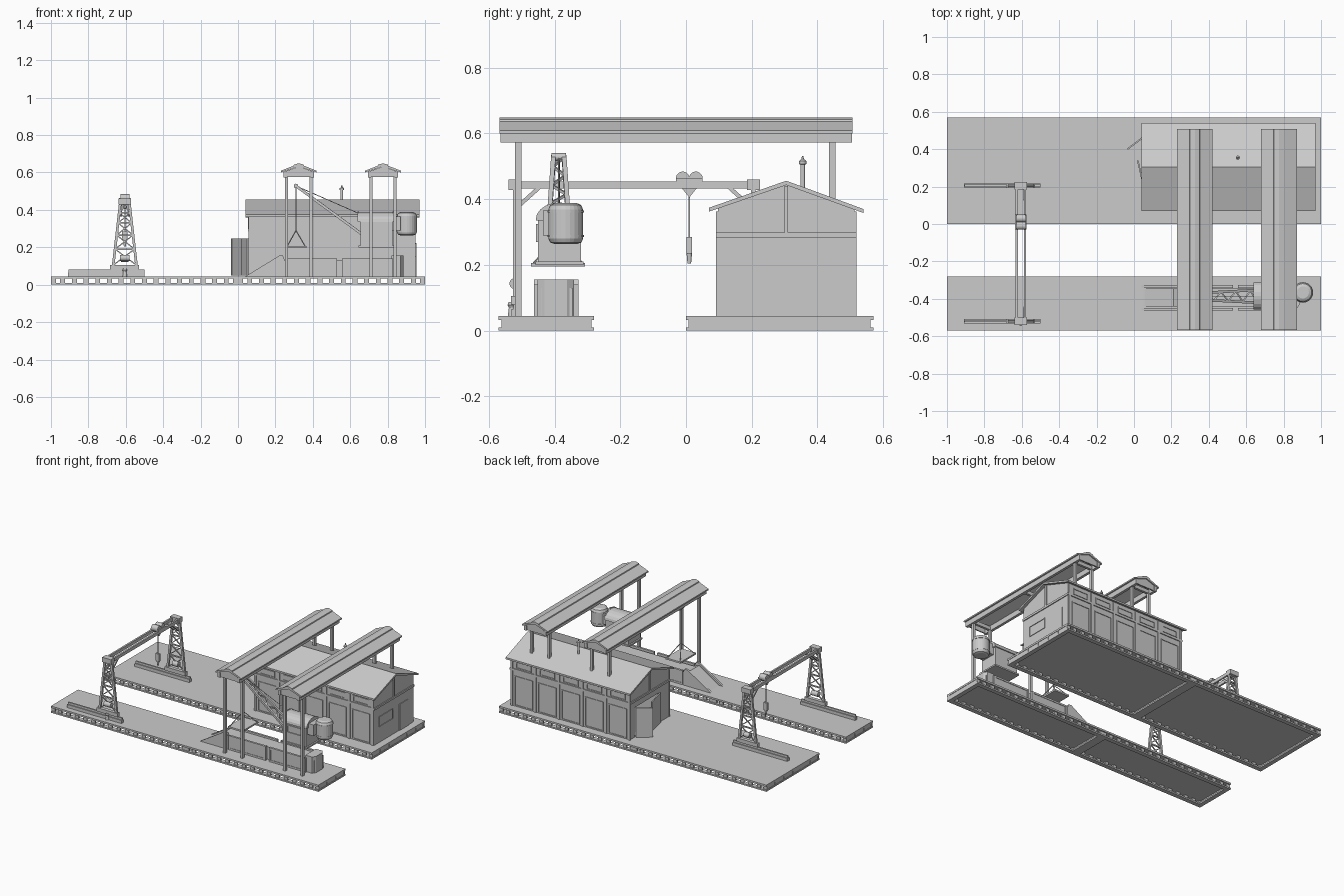
import bpy, bmesh, math
from mathutils import Vector


def mesh_obj(name, verts, faces):
    me = bpy.data.meshes.new(name)
    me.from_pydata(verts, [], faces)
    bm = bmesh.new()
    bm.from_mesh(me)
    bmesh.ops.recalc_face_normals(bm, faces=bm.faces)
    bm.to_mesh(me)
    bm.free()
    ob = bpy.data.objects.new(name, me)
    bpy.context.collection.objects.link(ob)
    return ob


def prism(name, axis, pts, a, b):
    """Extrude a 2D profile along an axis; profile is (y,z), (x,z) or (x,y)."""
    def p(u, v, w):
        return {'x': (w, u, v), 'y': (u, w, v), 'z': (u, v, w)}[axis]
    n = len(pts)
    vs = [p(u, v, a) for u, v in pts] + [p(u, v, b) for u, v in pts]
    fs = [list(range(n)), list(range(n, 2 * n))]
    fs += [(i, (i + 1) % n, n + (i + 1) % n, n + i) for i in range(n)]
    return mesh_obj(name, vs, fs)


def box(name, x0, x1, y0, y1, z0, z1):
    return prism(name, 'z', [(x0, y0), (x1, y0), (x1, y1), (x0, y1)], z0, z1)


def rod(name, a, b, r, n=4, r2=None):
    """Square or round bar between two points."""
    a, b = Vector(a), Vector(b)
    d = (b - a).normalized()
    u = d.cross(Vector((0, 0, 1)) if abs(d.z) < 0.99 else Vector((0, 1, 0))).normalized()
    w = d.cross(u)
    k = 1.414 if n == 4 else 1
    vs = []
    for c, rr in ((a, r), (b, r if r2 is None else r2)):
        for i in range(n):
            t = 2 * math.pi * (i + 0.5) / n
            vs.append(c + (u * math.cos(t) + w * math.sin(t)) * rr * k)
    fs = [list(range(n)), list(range(n, 2 * n))]
    fs += [(i, (i + 1) % n, n + (i + 1) % n, n + i) for i in range(n)]
    ob = mesh_obj(name, vs, fs)
    if n > 4:
        for f in ob.data.polygons:
            f.use_smooth = len(f.vertices) == 4
    return ob


def lathe(name, x, y, prof, n=20):
    vs = [(x + r * math.cos(2 * math.pi * i / n), y + r * math.sin(2 * math.pi * i / n), z)
          for r, z in prof for i in range(n)]
    fs = [(j * n + i, j * n + (i + 1) % n, (j + 1) * n + (i + 1) % n, (j + 1) * n + i)
          for j in range(len(prof) - 1) for i in range(n)]
    fs += [list(range(n)), list(range((len(prof) - 1) * n, len(prof) * n))]
    return mesh_obj(name, vs, fs)


def frame(name, axis, u0, u1, v0, v1, a, b, t=0.008):
    """Rectangular trim on a wall facing x or y."""
    for p, q, r, s in ((u0, u1, v0, v0 + t), (u0, u1, v1 - t, v1),
                       (u0, u0 + t, v0 + t, v1 - t), (u1 - t, u1, v0 + t, v1 - t)):
        prism(name, axis, [(p, r), (q, r), (q, s), (p, s)], a, b)


# Quay slabs: deck plate, bottom flange and slotted side walls
for x0 in (-1, 0):
    for y0, y1 in ((-0.57, -0.28), (0, 0.57)):
        x1, i = x0 + 1, 0.008
        box("deck_plate", x0, x1, y0, y1, 0.033, 0.045)
        for a, b in ((y0, y0 + 0.03), (y1 - 0.03, y1)):
            box("bottom_flange_long", x0, x1, a, b, 0, 0.01)
        for a, b in ((x0, x0 + 0.03), (x1 - 0.03, x1)):
            box("bottom_flange_end", a, b, y0 + 0.03, y1 - 0.03, 0, 0.01)
        for a in (x0 + 0.003, x1 - 0.011):
            box("slab_end_wall", a, a + 0.008, y0 + i, y1 - i, 0.01, 0.033)
        for y in (y0 + i, y1 - i - 0.01):
            for k in range(17):
                c = min(max(x0 + k / 16, x0 + 0.013), x1 - 0.013)
                box("slab_wall_post", c - 0.013, c + 0.013, y, y + 0.01, 0.01, 0.033)
        for k in range(1, round((y1 - y0) / 0.095)):
            for x in (x0, x1 - 0.004):
                box("slab_end_rib", x, x + 0.004, y0 + k * 0.095 - 0.003, y0 + k * 0.095 + 0.003, 0.01, 0.033)

# Shed walls, left gable notched for the gate
Y0, Y1, YM = 0.097, 0.513, 0.305
box("shed_front_wall", 0.06, 0.95, Y0, Y0 + 0.012, 0.045, 0.375)
box("shed_back_wall", 0.06, 0.95, Y1 - 0.012, Y1, 0.045, 0.375)
gable = [(Y1, 0.375), (YM, 0.445), (Y0, 0.375)]
prism("shed_right_gable", 'x', [(Y0, 0.045), (Y1, 0.045)] + gable, 0.938, 0.95)
prism("shed_left_gable", 'x', [(Y0, 0.045), (0.2, 0.045), (0.2, 0.245), (0.465, 0.245),
                               (0.465, 0.045), (Y1, 0.045)] + gable, 0.06, 0.072)
# Shed roof, ridge and trim band
prism("shed_roof", 'x', [(0.07, 0.362), (YM, 0.443), (0.54, 0.358), (0.54, 0.37),
                         (YM, 0.456), (0.07, 0.374)], 0.04, 0.97)
for a, b in ((Y0 - 0.006, Y0), (Y1, Y1 + 0.006)):
    box("shed_band", 0.054, 0.956, a, b, 0.284, 0.298)
for a, b in ((0.054, 0.06), (0.95, 0.956)):
    box("shed_gable_band", a, b, Y0 - 0.006, Y1 + 0.006, 0.284, 0.298)
    box("gable_post", a, b, YM - 0.006, YM + 0.006, 0.298, 0.44)
# Pilasters, bay panels and clerestory windows on both long sides
for a, b in ((Y0 - 0.006, Y0), (Y1, Y1 + 0.006)):
    for k in range(6):
        x = 0.063 + k * 0.1755
        box("shed_pilaster", x - 0.008, x + 0.008, a, b, 0.045, 0.284)
        box("shed_upper_post", x - 0.008, x + 0.008, a, b, 0.298, 0.362)
        if k < 5:
            frame("bay_panel", 'y', x + 0.02, x + 0.155, 0.05, 0.25, a + 0.001, b - 0.001, 0.006)
            frame("clerestory_window", 'y', x + 0.03, x + 0.145, 0.303, 0.345, a + 0.001, b - 0.001, 0.006)
# Right-hand door and window, left-hand open gates
box("shed_door", 0.95, 0.954, 0.365, 0.46, 0.045, 0.222)
frame("shed_window", 'x', 0.15, 0.295, 0.15, 0.22, 0.95, 0.954, 0.004)
for (ax, ay), (bx, by) in (((0.05, 0.465), (-0.035, 0.40)), ((0.052, 0.2), (0.02, 0.34))):
    d = Vector((by - ay, ax - bx)).normalized() * 0.004
    prism("gate_leaf", 'z', [(ax - d.x, ay - d.y), (bx - d.x, by - d.y),
                             (bx + d.x, by + d.y), (ax + d.x, ay + d.y)], 0.048, 0.247)
# Stove pipe
lathe("stove_pipe", 0.555, 0.355, [(0.007, 0.42), (0.007, 0.505), (0.011, 0.507),
                                   (0.011, 0.516), (0.004, 0.522), (0.002, 0.532)], 12)

# Two long canopies bridging quay and shed
for cx in (0.325, 0.775):
    prism("canopy_roof", 'y', [(cx + s * u, z) for s, u, z in (
        (-1, 0.096, 0.600), (-1, 0.096, 0.609), (-1, 0.028, 0.636), (-1, 0.026, 0.642), (0, 0, 0.649),
        (1, 0.026, 0.642), (1, 0.028, 0.636), (1, 0.096, 0.609), (1, 0.096, 0.600),
        (0, 0, 0.632))], -0.567, 0.507)
    for y in (-0.56, 0.492):
        prism("canopy_gable", 'y', [(cx - 0.08, 0.575), (cx + 0.08, 0.575), (cx + 0.08, 0.603),
                                    (cx, 0.632), (cx - 0.08, 0.603)], y, y + 0.008)
    for s in (-1, 1):
        x = cx + s * 0.072
        box("canopy_beam", x - 0.009, x + 0.009, -0.565, 0.505, 0.572, 0.606)
        for y, z in ((-0.51, 0.045), (0.445, 0.38)):
            box("canopy_column", x - s * 0.007 - 0.008, x - s * 0.007 + 0.008, y - 0.01, y + 0.01, z, 0.58)
    for y in (-0.51, -0.03, 0.445):
        box("canopy_cross_beam", cx - 0.07, cx + 0.07, y - 0.008, y + 0.008, 0.576, 0.6)

# Gantry crane: lattice legs on rails
GX = -0.605
for y in (-0.52, 0.205):
    box("crane_rail", -0.908, -0.5, y - 0.011, y + 0.011, 0.045, 0.066)
    box("crane_rail_head", -0.905, -0.5, y - 0.005, y + 0.005, 0.066, 0.08)
    box("crane_bogie", GX - 0.08, GX + 0.075, y - 0.012, y + 0.012, 0.08, 0.105)
    hw = lambda z: 0.062 - (z - 0.105) / 0.335 * 0.038
    zs = [0.105, 0.19, 0.265, 0.33, 0.385, 0.44]
    for s in (-1, 1):
        rod("leg_post", (GX + s * hw(0.1), y, 0.1), (GX + s * hw(0.445), y, 0.445), 0.007)
    for i in range(5):
        s = 1 if i % 2 else -1
        a, b = zs[i], zs[i + 1]
        rod("leg_diagonal", (GX + s * hw(a), y, a), (GX - s * hw(b), y, b), 0.003)
        rod("leg_diagonal", (GX - s * hw(a), y, a), (GX + s * hw(b), y, b), 0.003)
        rod("leg_rung", (GX - hw(b), y, b), (GX + hw(b), y, b), 0.004)
    box("leg_cap", GX - 0.033, GX + 0.033, y - 0.02, y + 0.02, 0.428, 0.46)
    s = 1 if y < 0 else -1
    for x in (GX - 0.02, GX + 0.02):
        rod("knee_brace", (x, y, 0.37), (x, y + s * 0.075, 0.437), 0.006)
# Twin girders, trolley, rope and hook
for x in (GX - 0.022, GX + 0.022):
    box("crane_girder", x - 0.006, x + 0.006, -0.54, 0.215, 0.432, 0.454)
box("trolley_frame", GX - 0.03, GX + 0.03, -0.03, 0.05, 0.454, 0.463)
for y in (-0.01, 0.03):
    rod("trolley_drum", (GX - 0.024, y, 0.463), (GX + 0.024, y, 0.463), 0.021, 16)
prism("trolley_bracket", 'x', [(-0.03, 0.455), (0.01, 0.405), (0.05, 0.455)], GX - 0.012, GX + 0.012)
rod("hoist_rope", (GX, 0.01, 0.28), (GX, 0.01, 0.41), 0.003, 8)
box("hook_block", GX - 0.014, GX + 0.014, 0.002, 0.018, 0.235, 0.285)
rod("hook", (GX, 0.01, 0.235), (GX, 0.01, 0.205), 0.009, 8, 0.006)
rod("winch_drum", (GX - 0.025, -0.52, 0.143), (GX + 0.025, -0.52, 0.143), 0.017, 16)
# Mooring post under the gantry
lathe("mooring_post", -0.605, -0.53, [(0.012, 0.045), (0.009, 0.07), (0.013, 0.078), (0.01, 0.087)], 12)
rod("far_winch_drum", (GX - 0.02, 0.205, 0.14), (GX + 0.02, 0.205, 0.14), 0.018, 16)

# Plinth below the jib crane: ramp, raised body and framed panels
prism("plinth_body", 'y', [(0.05, 0.045), (0.88, 0.045), (0.88, 0.13), (0.54, 0.13), (0.25, 0.13),
                           (0.21, 0.145), (0.06, 0.05)], -0.44, -0.345)
for y in (-0.463, -0.341):
    prism("plinth_ramp_wall", 'y', [(0.04, 0.045), (0.22, 0.155), (0.24, 0.155), (0.25, 0.13),
                                    (0.25, 0.045)], y, y + 0.014)
    for x in (0.255, 0.555):
        box("plinth_panel", x, x + 0.275, y + 0.003, y + 0.011, 0.045, 0.135)
        frame("plinth_panel_frame", 'y', x, x + 0.275, 0.045, 0.14, y, y + 0.014, 0.012)
prism("plinth_end_block", 'z', [(0.82, -0.452), (0.87, -0.452), (0.885, -0.43), (0.885, -0.362),
                                (0.87, -0.34), (0.82, -0.34)], 0.045, 0.155)

# Jib crane cabin with arched roof
box("cabin_body", 0.655, 0.825, -0.45, -0.32, 0.205, 0.34)
box("cabin_floor", 0.645, 0.835, -0.458, -0.312, 0.2, 0.21)
arch = [(-0.385 + 0.072 * math.cos(math.pi * i / 10), 0.335 + 0.052 * math.sin(math.pi * i / 10)) for i in range(11)]
prism("cabin_arched_roof", 'x', arch, 0.645, 0.83)
for x in (0.64, 0.826):
    prism("cabin_roof_rim", 'x', [(y, z + 0.003) for y, z in arch], x, x + 0.007)
frame("cabin_window", 'y', 0.68, 0.8, 0.27, 0.325, -0.456, -0.45)
# Rear boiler
lathe("boiler", 0.903, -0.366, [(0.035, 0.264), (0.047, 0.268), (0.053, 0.28), (0.053, 0.368),
                                (0.047, 0.382), (0.032, 0.389)], 24)
box("boiler_bracket", 0.825, 0.87, -0.435, -0.34, 0.29, 0.365)
for z in (0.285, 0.36):
    lathe("boiler_hoop", 0.903, -0.366, [(0.055, z), (0.055, z + 0.006)], 24)
# Jib: twin chords with lacing, pulley and slung platform
TIP = Vector((0.31, -0.387, 0.528))
for s in (-1, 1):
    rod("jib_chord", (0.66, -0.387 + s * 0.034, 0.272), TIP + Vector((0, s * 0.016, 0)), 0.007)
for i in range(9):
    t, u = i / 9, (i + 1) / 9
    s = 1 if i % 2 else -1
    rod("jib_lacing", (0.66 - 0.35 * t, -0.387 + s * (0.034 - 0.018 * t), 0.272 + 0.256 * t),
        (0.66 - 0.35 * u, -0.387 - s * (0.034 - 0.018 * u), 0.272 + 0.256 * u), 0.004)
rod("jib_pulley", TIP + Vector((0, -0.022, 0)), TIP + Vector((0, 0.022, 0)), 0.012, 14)
rod("jib_stay", TIP, (0.66, -0.387, 0.375), 0.002, 6)
rod("load_rope", TIP, (0.31, -0.387, 0.285), 0.003, 6)
box("load_platform", 0.255, 0.367, -0.472, -0.307, 0.195, 0.206)
for x in (0.262, 0.36):
    for y in (-0.465, -0.314):
        rod("load_sling", (0.31, -0.387, 0.29), (x, y, 0.204), 0.002)
